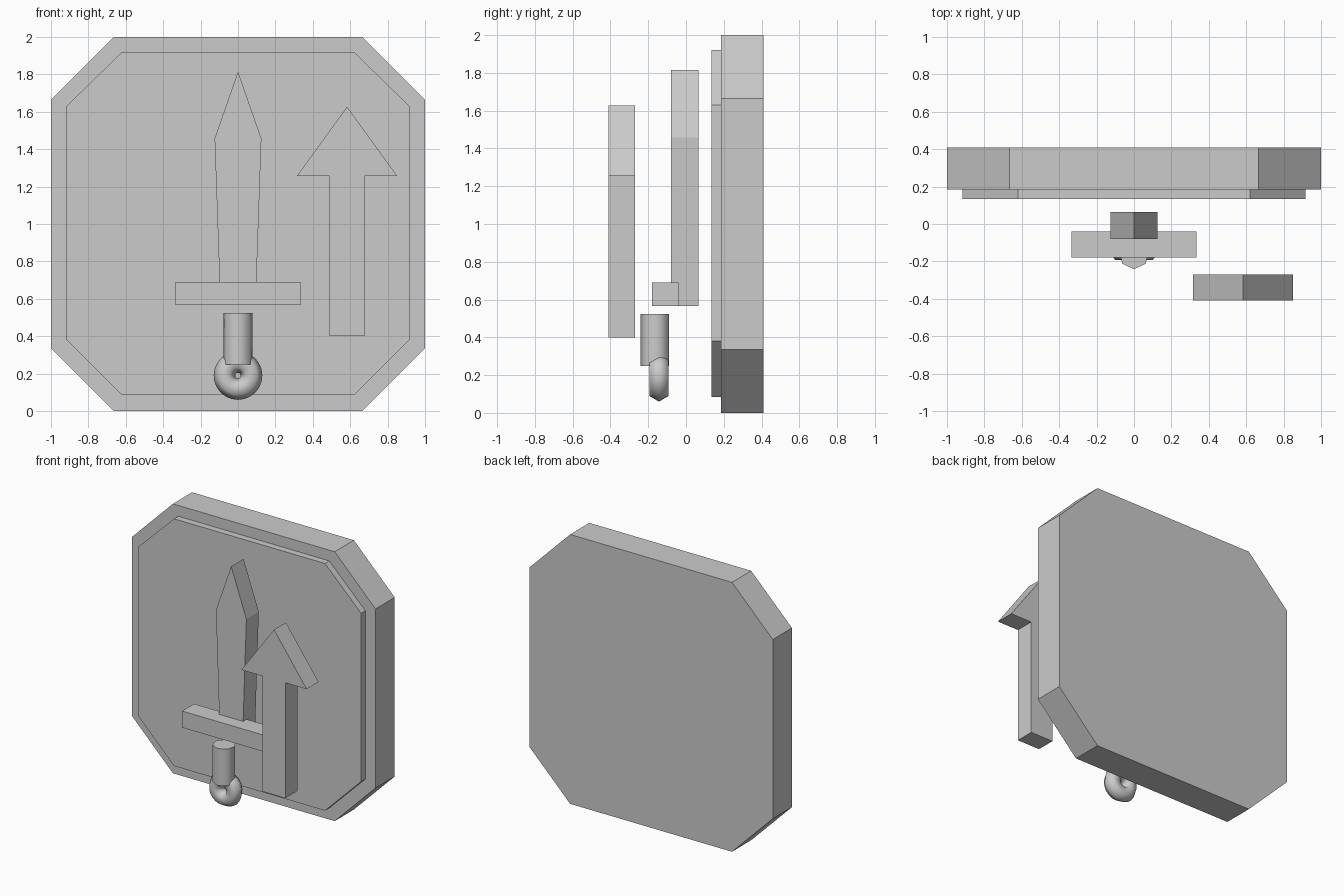
import bpy, bmesh, math
from mathutils import Matrix, Vector

cube = bpy.data.objects.get("Cube")
if cube:
    bpy.data.objects.remove(cube, do_unlink=True)

GREY = (0.6, 0.6, 0.6, 1)
mat = bpy.data.materials.new("stone_grey")
mat.use_nodes = True
mat.diffuse_color = GREY
mat.node_tree.nodes["Principled BSDF"].inputs["Base Color"].default_value = GREY


def add_object(name, bm):
    bmesh.ops.recalc_face_normals(bm, faces=bm.faces)
    mesh = bpy.data.meshes.new(name)
    bm.to_mesh(mesh)
    bm.free()
    mesh.materials.append(mat)
    obj = bpy.data.objects.new(name, mesh)
    bpy.context.collection.objects.link(obj)
    return obj


def slab(name, half, y0, y1, cx=0):
    """Mirror a right-hand (x, z) outline about cx and extrude it from y0 to y1."""
    outline = half + [(-x, z) for x, z in reversed(half) if x > 0]
    bm = bmesh.new()
    face = bm.faces.new([bm.verts.new((cx + x, y0, z)) for x, z in outline])
    ext = bmesh.ops.extrude_face_region(bm, geom=[face])
    moved = [v for v in ext["geom"] if isinstance(v, bmesh.types.BMVert)]
    bmesh.ops.translate(bm, verts=moved, vec=(0, y1 - y0, 0))
    return add_object(name, bm)


def smooth(obj, degrees):
    bpy.ops.object.select_all(action="DESELECT")
    obj.select_set(True)
    bpy.context.view_layer.objects.active = obj
    bpy.ops.object.shade_smooth_by_angle(angle=math.radians(degrees))


# Backing plate and raised panel, both with clipped corners
slab("backing_plate", [(0.665, 0), (1, 0.335), (1, 1.665), (0.665, 2)], 0.185, 0.41)
slab("raised_panel", [(0.62, 0.085), (0.917, 0.38), (0.917, 1.63), (0.62, 1.92)], 0.135, 0.185)

# Sword blade and guard
slab("sword_blade", [(0.094, 0.567), (0.125, 1.457), (0, 1.815)], -0.08, 0.065)
slab("sword_guard", [(0.333, 0.567), (0.333, 0.69)], -0.18, -0.04)

# Upward arrow
slab("arrow", [(0.093, 0.4), (0.093, 1.257), (0.268, 1.257), (0, 1.627)], -0.41, -0.27, cx=0.583)

# Seven-sided grip, one edge facing forward
bm = bmesh.new()
bmesh.ops.create_cone(bm, cap_ends=True, segments=7, radius1=0.08, radius2=0.08, depth=0.275)
front = min(bm.verts, key=lambda v: v.co.y).co
turn = -math.pi / 2 - math.atan2(front.y, front.x)
bmesh.ops.transform(bm, verts=bm.verts,
                    matrix=Matrix.Translation((0, -0.162, 0.387)) @ Matrix.Rotation(turn, 4, "Z"))
smooth(add_object("sword_grip", bm), 60)

# Ring pommel: a six-sided section spun about the y axis
bm = bmesh.new()
centre = Vector((0, -0.143, 0.19))
section = []
for i in range(6):
    a = i * math.pi / 3
    section.append(bm.verts.new(centre + Vector((0.072 + 0.058 * math.cos(a), 0.058 * math.sin(a), 0))))
edges = [bm.edges.new((section[i - 1], section[i])) for i in range(6)]
bmesh.ops.spin(bm, geom=section + edges, cent=centre, axis=(0, 1, 0), angle=math.tau, steps=24)
bmesh.ops.remove_doubles(bm, verts=bm.verts, dist=0.0005)
smooth(add_object("ring_pommel", bm), 80)
